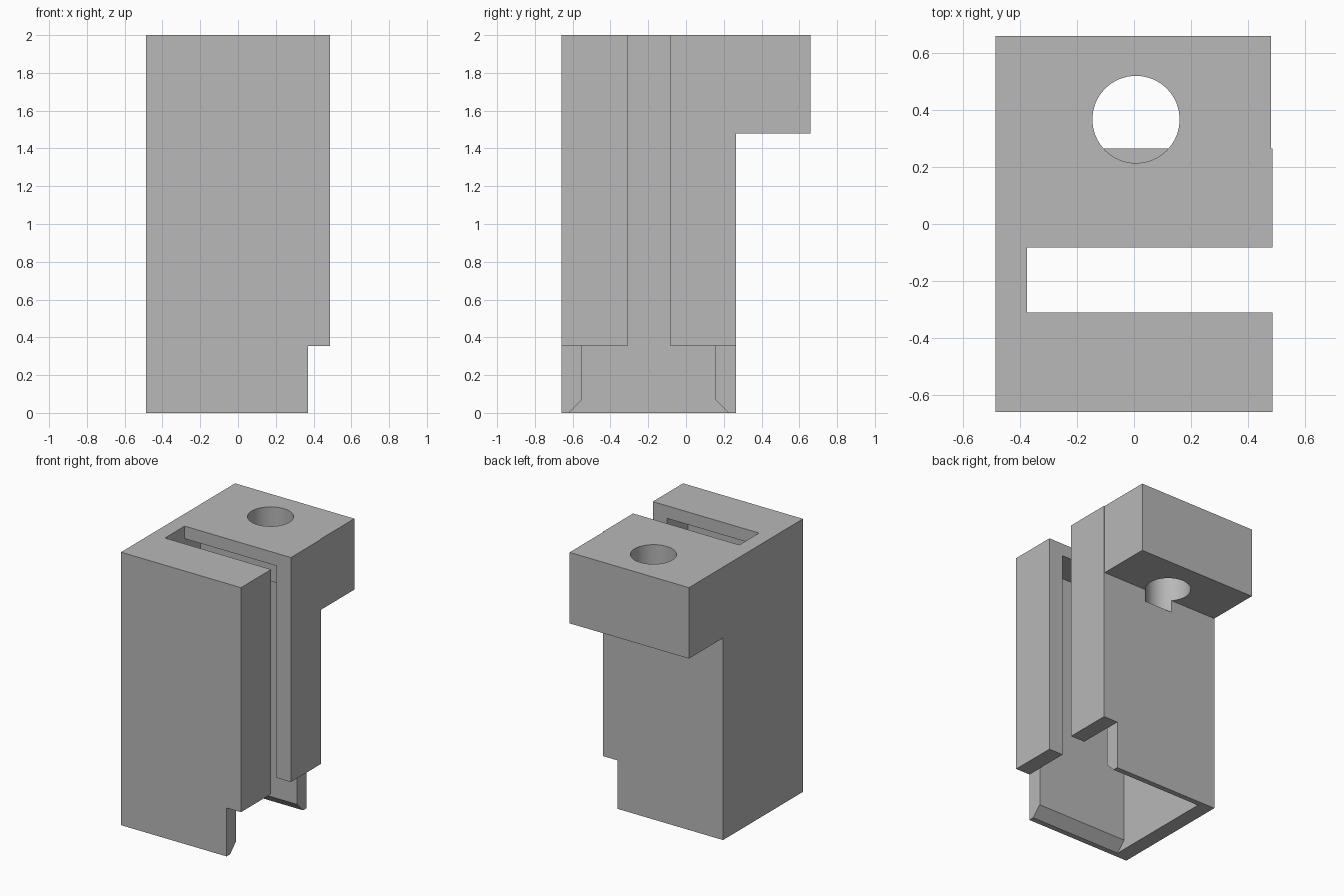
import bpy
import bmesh

cube = bpy.data.objects.get("Cube")
if cube:
    bpy.data.objects.remove(cube, do_unlink=True)

grey = bpy.data.materials.new("plain grey")
grey.use_nodes = True
colour = (0.48, 0.48, 0.48, 1)
grey.diffuse_color = colour
grey.node_tree.nodes["Principled BSDF"].inputs["Base Color"].default_value = colour


def finish(name, bm):
    bmesh.ops.recalc_face_normals(bm, faces=bm.faces)
    mesh = bpy.data.meshes.new(name)
    bm.to_mesh(mesh)
    bm.free()
    mesh.materials.append(grey)
    obj = bpy.data.objects.new(name, mesh)
    bpy.context.collection.objects.link(obj)
    return obj


def prism(name, x0, x1, profile):
    """Extrude a (y, z) outline along x."""
    bm = bmesh.new()
    face = bm.faces.new([bm.verts.new((x0, y, z)) for y, z in profile])
    out = bmesh.ops.extrude_face_region(bm, geom=[face])
    verts = [v for v in out["geom"] if isinstance(v, bmesh.types.BMVert)]
    bmesh.ops.translate(bm, verts=verts, vec=(x1 - x0, 0, 0))
    return finish(name, bm)


def box(name, x, y, z):
    return prism(name, x[0], x[1], [(y[0], z[0]), (y[1], z[0]), (y[1], z[1]), (y[0], z[1])])


def cut(target, cutter):
    cutter.hide_render = True
    mod = target.modifiers.new("cut", "BOOLEAN")
    mod.operation = "DIFFERENCE"
    mod.solver = "EXACT"
    mod.object = cutter
    bpy.ops.object.select_all(action="DESELECT")
    bpy.context.view_layer.objects.active = target
    target.select_set(True)
    bpy.ops.object.modifier_apply(modifier=mod.name)
    bpy.data.objects.remove(cutter, do_unlink=True)


# Tall body with the overhanging head at the back
front, back, rear, side = -0.66, 0.265, 0.66, 0.486
body = prism("slotted_housing", -side, side, [
    (front, 0), (back, 0), (back, 1.48), (rear, 1.48), (rear, 2), (front, 2)])

# Inner cavity, flared at its bottom opening, thicker wall behind the head
inner, lip = -0.375, 0.37
cut(body, prism("cavity_cutter", inner, lip, [
    (-0.65, -0.03), (0.255, -0.03), (0.155, 0.07), (0.155, 1.68),
    (0.10, 1.68), (0.10, 1.908), (-0.55, 1.908), (-0.55, 0.07)]))

# Relief below the side lips, full-height slot, slight step on the head side
cut(body, box("relief_cutter", (lip, 1), (-1, 1), (-1, 0.355)))
cut(body, box("slot_cutter", (inner, 1), (-0.31, -0.082), (-1, 3)))
cut(body, box("head_step_cutter", (0.481, 1), (back, 1), (1, 3)))

# Round hole through the head, ending in a notch in the back wall
bpy.ops.mesh.primitive_cylinder_add(vertices=64, radius=0.153, depth=1,
                                    location=(0.007, 0.367, 1.89))
hole = bpy.context.object
hole.name = "hole_cutter"
hole.data.materials.append(grey)
cut(body, hole)

bpy.ops.object.select_all(action="DESELECT")
bpy.context.view_layer.objects.active = body
body.select_set(True)
bpy.ops.object.shade_smooth_by_angle(angle=0.5)
